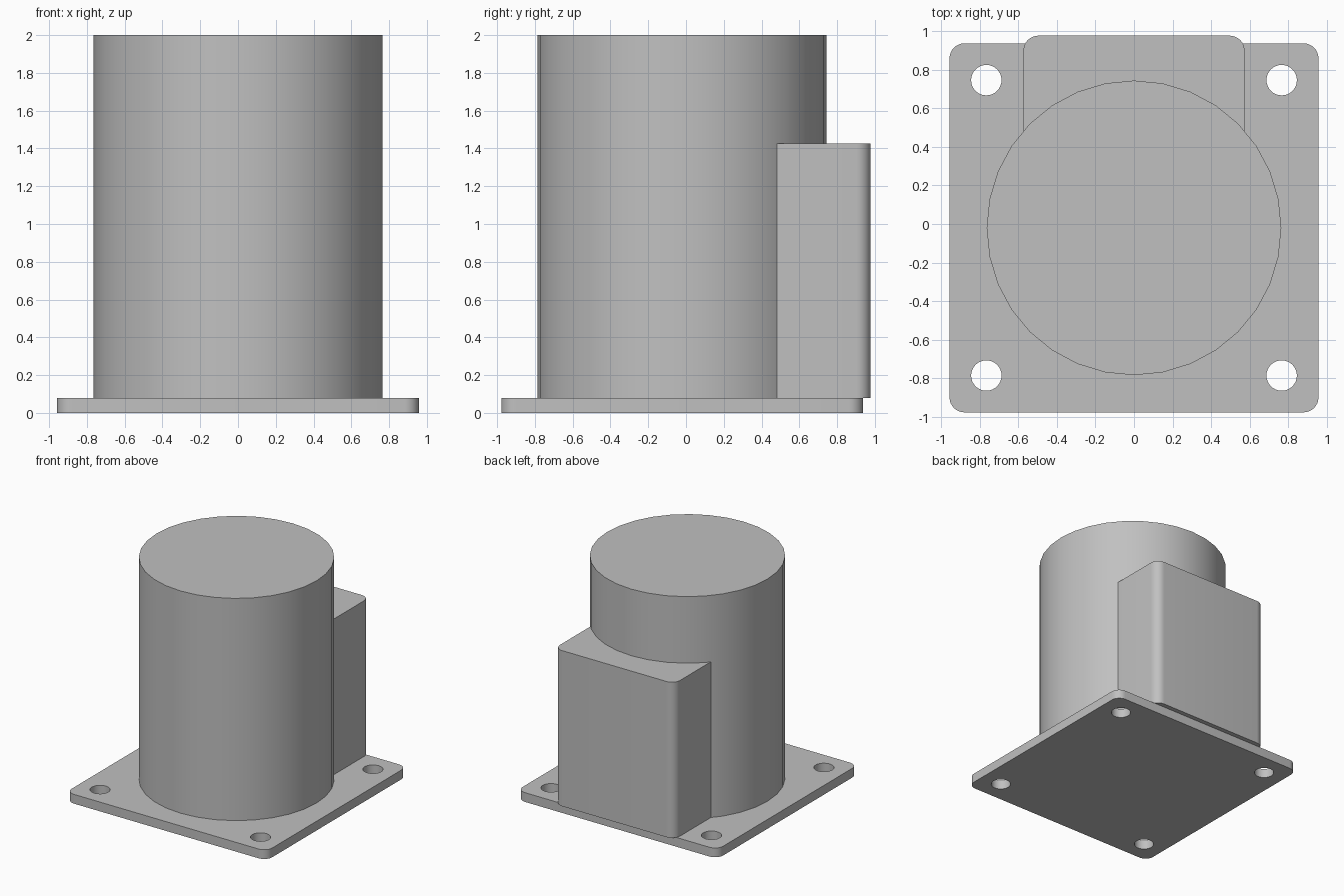
import bpy
import bmesh
from math import cos, sin, pi

cube = bpy.data.objects.get("Cube")
if cube:
    bpy.data.objects.remove(cube)

# Shared dimensions
CY = -0.02          # centre line of plate and drum
PLATE_TOP = 0.08
HALF = 0.958        # half the plate width
CORNER = 0.077
HOLE_OFFSET = 0.767

gray = bpy.data.materials.new("light_gray")
gray.use_nodes = True
color = (0.53, 0.53, 0.53, 1)
gray.diffuse_color = color
gray.node_tree.nodes["Principled BSDF"].inputs["Base Color"].default_value = color


def arc(cx, cy, r, start, sweep, steps):
    """Points along a circular arc, angles in radians."""
    return [(cx + r * cos(start + sweep * i / steps),
             cy + r * sin(start + sweep * i / steps)) for i in range(steps + 1)]


def circle(cx, cy, r, sides):
    return arc(cx, cy, r, 0, 2 * pi, sides)[:-1]


def prism(name, outline, z0, z1):
    """Extrude a closed plan outline between two heights."""
    bm = bmesh.new()
    base = bm.faces.new([bm.verts.new((x, y, z0)) for x, y in outline])
    top = bmesh.ops.extrude_face_region(bm, geom=[base], use_keep_orig=True)["geom"]
    bmesh.ops.translate(bm, vec=(0, 0, z1 - z0),
                        verts=[v for v in top if isinstance(v, bmesh.types.BMVert)])
    bmesh.ops.recalc_face_normals(bm, faces=bm.faces)
    mesh = bpy.data.meshes.new(name)
    bm.to_mesh(mesh)
    bm.free()
    mesh.materials.append(gray)
    obj = bpy.data.objects.new(name, mesh)
    bpy.context.collection.objects.link(obj)
    return obj


def smooth(obj):
    bpy.ops.object.select_all(action="DESELECT")
    obj.select_set(True)
    bpy.context.view_layer.objects.active = obj
    bpy.ops.object.shade_smooth_by_angle(angle=pi / 6)


# Base plate with rounded corners
inner = HALF - CORNER
outline = []
for i, (sx, sy) in enumerate([(1, 1), (-1, 1), (-1, -1), (1, -1)]):
    outline += arc(sx * inner, CY + sy * inner, CORNER, i * pi / 2, pi / 2, 8)
plate = prism("base_plate", outline, 0, PLATE_TOP)

# Four bolt holes through the plate
for sx in (-1, 1):
    for sy in (-1, 1):
        cutter = prism("hole_cutter",
                       circle(sx * HOLE_OFFSET, CY + sy * HOLE_OFFSET, 0.079, 32),
                       -0.1, 0.2)
        cut = plate.modifiers.new("bolt_hole", "BOOLEAN")
        cut.operation = "DIFFERENCE"
        cut.solver = "EXACT"
        cut.object = cutter
        bpy.context.view_layer.objects.active = plate
        bpy.ops.object.modifier_apply(modifier=cut.name)
        bpy.data.objects.remove(cutter)
smooth(plate)

# Main drum
smooth(prism("drum", circle(0, CY, 0.765, 32), PLATE_TOP, 2))

# Rear housing, rounded on its two back edges and sunk into the drum
w, front, back = 0.574, 0.46, 0.978
outline = [(-w, front), (w, front)]
outline += arc(w - CORNER, back - CORNER, CORNER, 0, pi / 2, 8)
outline += arc(CORNER - w, back - CORNER, CORNER, pi / 2, pi / 2, 8)
smooth(prism("rear_housing", outline, PLATE_TOP, 1.425))
